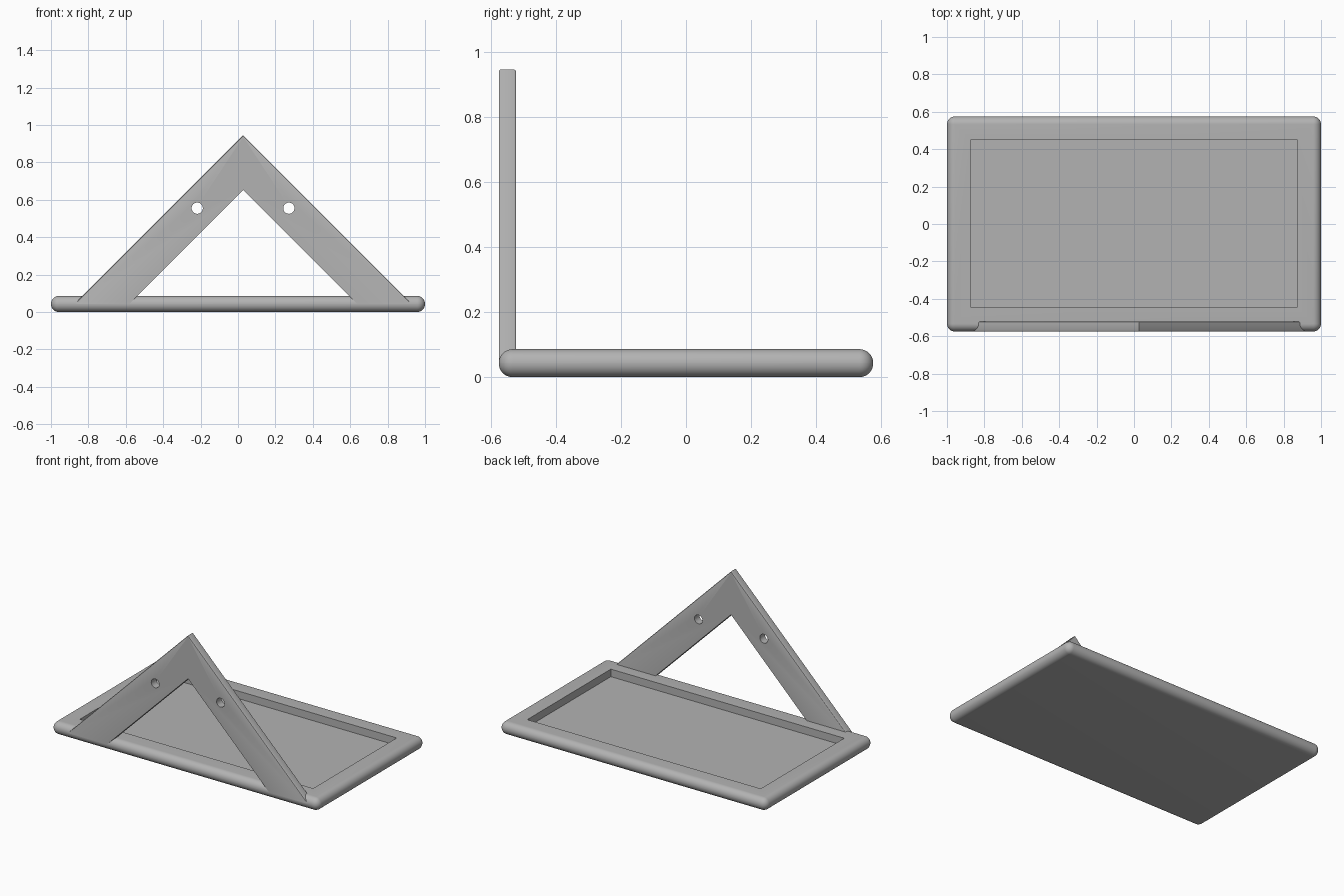
import bpy, bmesh, math

if "Cube" in bpy.data.objects:
    bpy.data.objects.remove(bpy.data.objects["Cube"])

grey = bpy.data.materials.new("light grey")
grey.diffuse_color = (0.45, 0.45, 0.45, 1)
grey.use_nodes = True
grey.node_tree.nodes["Principled BSDF"].inputs["Base Color"].default_value = grey.diffuse_color


def make_object(name, bm, hidden=False):
    bmesh.ops.recalc_face_normals(bm, faces=bm.faces)
    mesh = bpy.data.meshes.new(name)
    bm.to_mesh(mesh)
    bm.free()
    mesh.materials.append(grey)
    obj = bpy.data.objects.new(name, mesh)
    bpy.context.collection.objects.link(obj)
    obj.hide_render = hidden
    if hidden:
        obj.hide_set(True)
    return obj


def box(x0, x1, y0, y1, z0, z1):
    bm = bmesh.new()
    bmesh.ops.create_cube(bm, size=1)
    for v in bm.verts:
        v.co = ((x0 + x1) / 2 + v.co.x * (x1 - x0),
                (y0 + y1) / 2 + v.co.y * (y1 - y0),
                (z0 + z1) / 2 + v.co.z * (z1 - z0))
    return bm


def cut(obj, cutter):
    mod = obj.modifiers.new("cut", 'BOOLEAN')
    mod.object = cutter
    mod.operation = 'DIFFERENCE'
    mod.solver = 'EXACT'


def smooth(obj):
    bpy.ops.object.select_all(action='DESELECT')
    obj.select_set(True)
    bpy.context.view_layer.objects.active = obj
    bpy.ops.object.shade_smooth_by_angle(angle=math.radians(30))


# Tray with fully rounded rim
bm = box(-1, 1, -0.575, 0.575, 0, 0.086)
bmesh.ops.bevel(bm, geom=bm.edges[:], offset=0.0425, segments=10,
                profile=0.5, affect='EDGES')
tray = make_object("tray", bm)
smooth(tray)

# Rectangular recess in the tray
pocket = make_object("recess_cutter",
                     box(-0.875, 0.875, -0.445, 0.45, 0.035, 0.2), True)
cut(tray, pocket)

# Upright triangular stand
CX, PEAK, VALLEY, BASE = 0.028, 0.945, 0.652, 0.043
FRONT, BACK = -0.575, -0.522
outer, inner = PEAK - BASE, VALLEY - BASE
profile = [(-outer, BASE), (0, PEAK), (outer, BASE),
           (inner, BASE), (0, VALLEY), (-inner, BASE)]
bm = bmesh.new()
face = bm.faces.new([bm.verts.new((CX + x, FRONT, z)) for x, z in profile])
ext = bmesh.ops.extrude_face_region(bm, geom=[face])
for v in ext["geom"]:
    if isinstance(v, bmesh.types.BMVert):
        v.co.y = BACK


# Softened edges along the outer slopes
def on_outer_slope(v):
    return abs(abs(v.co.x - CX) + v.co.z - PEAK) < 1e-4


edges = [e for e in bm.edges
         if all(on_outer_slope(v) for v in e.verts)
         and abs(e.verts[0].co.y - e.verts[1].co.y) < 1e-5]
bmesh.ops.bevel(bm, geom=edges, offset=0.006, segments=3,
                profile=0.5, affect='EDGES')
stand = make_object("stand", bm)
smooth(stand)

# Round holes through both arms
for side, x in (("left", -0.218), ("right", 0.272)):
    bm = bmesh.new()
    bmesh.ops.create_cone(bm, cap_ends=True, segments=32, radius1=0.03,
                          radius2=0.03, depth=0.3)
    for v in bm.verts:
        v.co = (x + v.co.x, -0.55 + v.co.z, 0.555 + v.co.y)
    cut(stand, make_object(side + "_hole_cutter", bm, True))
